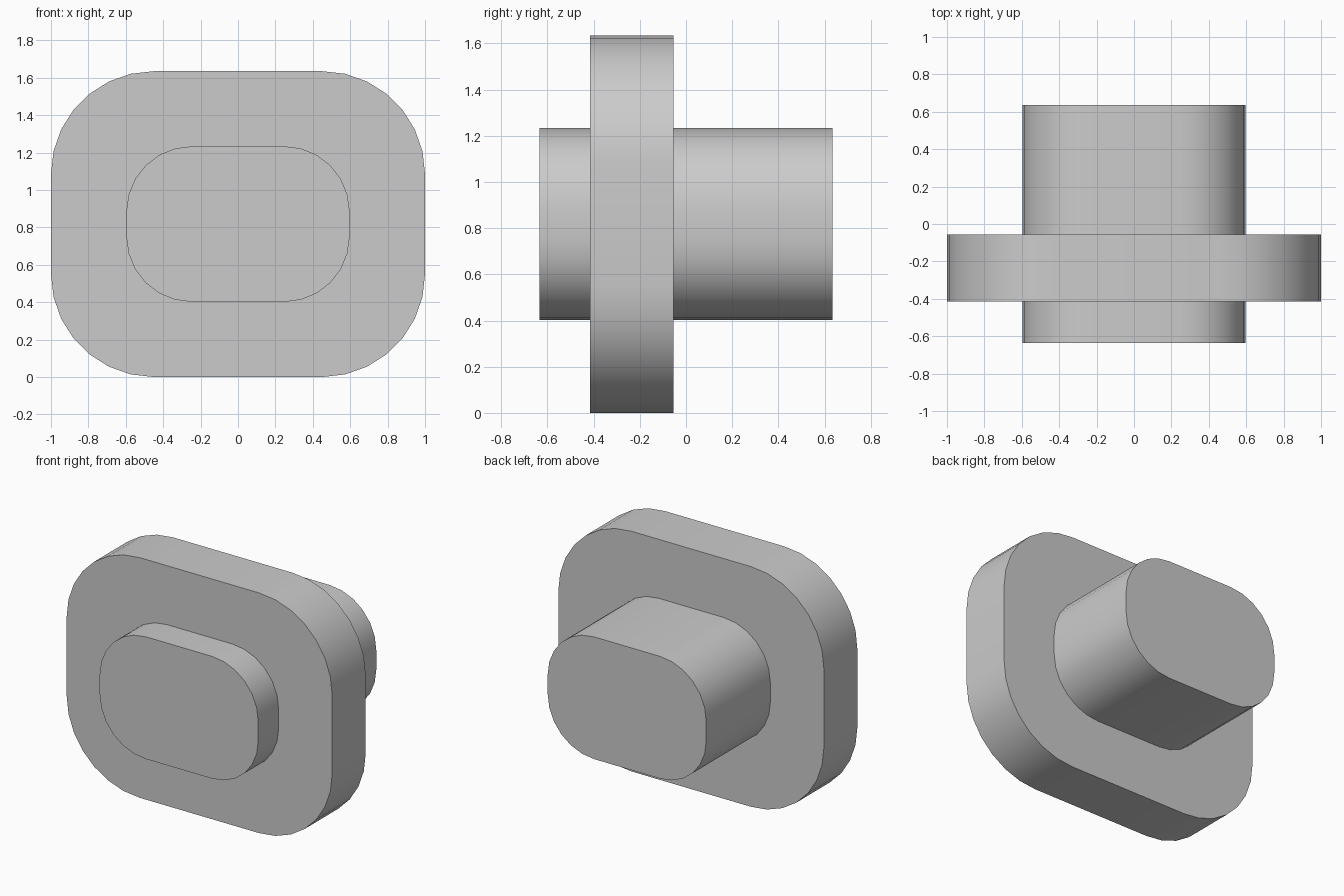
import bpy, bmesh
from math import sin, cos, pi, radians

cube = bpy.data.objects.get("Cube")
if cube:
    bpy.data.objects.remove(cube, do_unlink=True)

grey = bpy.data.materials.new("light_grey")
grey.use_nodes = True
colour = (0.6, 0.6, 0.6, 1)
grey.diffuse_color = colour
grey.node_tree.nodes["Principled BSDF"].inputs["Base Color"].default_value = colour

MID_Z = 0.8175


def rounded_block(name, half_w, half_h, radius, segments, y_front, y_back):
    """Extrude a rounded rectangle along y."""
    bm = bmesh.new()
    ring = []
    for corner, (sx, sz) in enumerate([(1, 1), (-1, 1), (-1, -1), (1, -1)]):
        for i in range(segments + 1):
            a = (corner + i / segments) * pi / 2
            x = sx * (half_w - radius) + radius * cos(a)
            z = sz * (half_h - radius) + radius * sin(a)
            ring.append(bm.verts.new((x, y_front, MID_Z + z)))
    face = bm.faces.new(ring)
    back = bmesh.ops.extrude_face_region(bm, geom=[face])["geom"]
    verts = [v for v in back if isinstance(v, bmesh.types.BMVert)]
    bmesh.ops.translate(bm, verts=verts, vec=(0, y_back - y_front, 0))
    bmesh.ops.recalc_face_normals(bm, faces=bm.faces)
    mesh = bpy.data.meshes.new(name)
    bm.to_mesh(mesh)
    bm.free()
    mesh.materials.append(grey)
    obj = bpy.data.objects.new(name, mesh)
    bpy.context.collection.objects.link(obj)
    bpy.ops.object.select_all(action="DESELECT")
    obj.select_set(True)
    bpy.context.view_layer.objects.active = obj
    bpy.ops.object.shade_smooth_by_angle(angle=radians(30))
    return obj


# Wide flange
rounded_block("flange", 1.0, MID_Z, 0.55, 7, -0.415, -0.055)

# Stem running through the flange, long at the back
rounded_block("stem", 0.597, 0.416, 0.35, 6, -0.635, 0.635)
